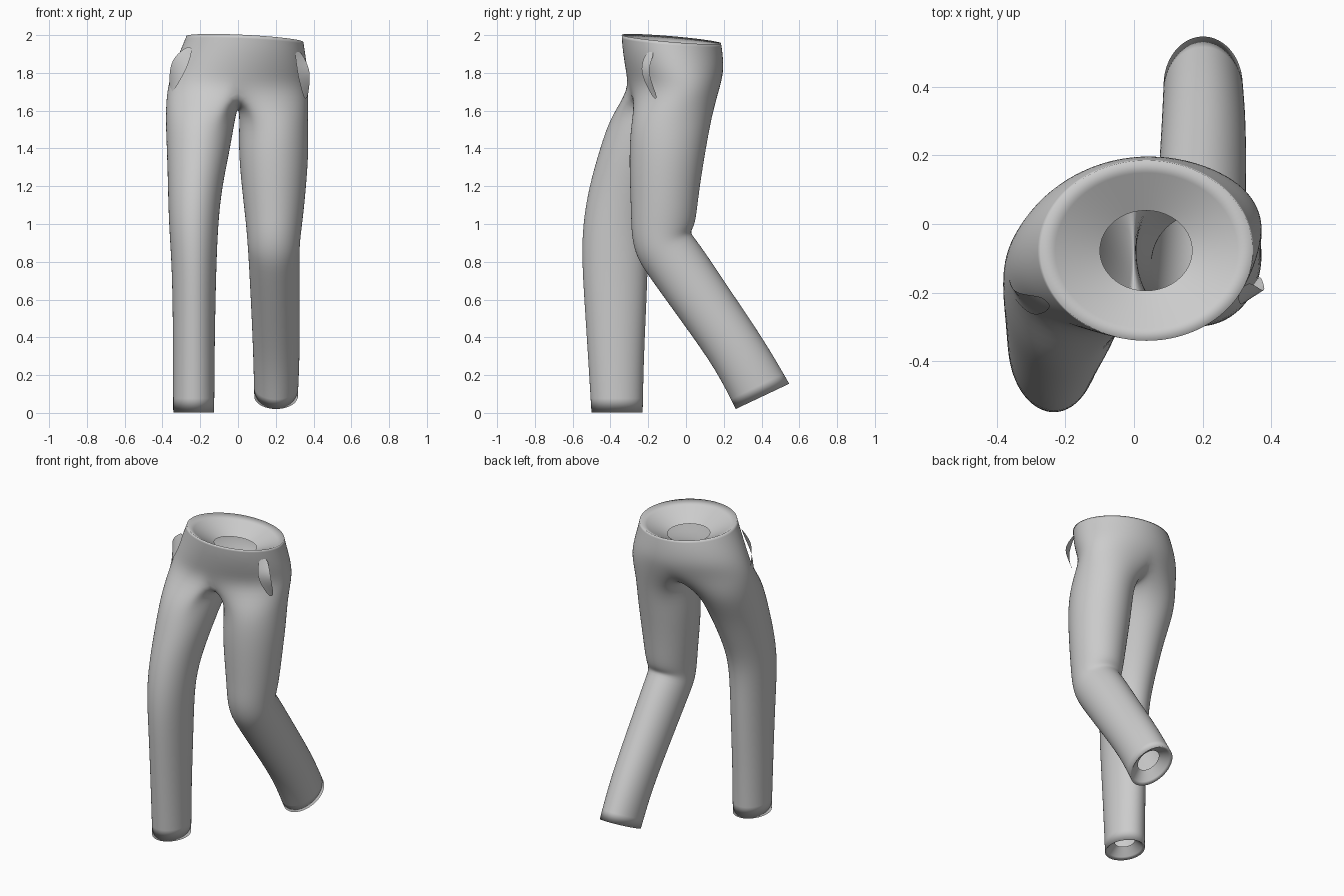
import bpy, bmesh
from math import sin, cos, radians, pi
from mathutils import Vector

cube = bpy.data.objects.get("Cube")
if cube:
    bpy.data.objects.remove(cube)

# Single grey cloth
cloth = bpy.data.materials.new("grey cloth")
cloth.use_nodes = True
grey = (0.6, 0.6, 0.6, 1)
cloth.diffuse_color = grey
cloth.node_tree.nodes["Principled BSDF"].inputs["Base Color"].default_value = grey

HALF, INNER = 16, 8          # segments round the outside and the inside of a leg
LEG = HALF + INNER


def finish(bm, name, levels):
    mesh = bpy.data.meshes.new(name)
    bm.to_mesh(mesh)
    bm.free()
    mesh.materials.append(cloth)
    obj = bpy.data.objects.new(name, mesh)
    bpy.context.collection.objects.link(obj)
    for poly in mesh.polygons:
        poly.use_smooth = True
    mod = obj.modifiers.new("smooth cloth", 'SUBSURF')
    mod.levels = mod.render_levels = levels
    return obj


def bridge(bm, a, b):
    n = len(a)
    for i in range(n):
        j = (i + 1) % n
        bm.faces.new((a[i], a[j], b[j], b[i]))


def hip_ring(bm, x0, x1, y0, y1, z, shear=0, tilt=0):
    """Ring from the front middle, round the left side, to the back and home."""
    cx, cy, rx, ry = (x0 + x1) / 2, (y0 + y1) / 2, (x1 - x0) / 2, (y1 - y0) / 2
    ring = []
    for i in range(2 * HALF):
        a = -pi / 2 + pi * i / HALF
        dx, dy = rx * cos(a), ry * sin(a)
        ring.append(bm.verts.new((cx + dx, cy + dy + shear * dx,
                                  z - tilt * (0.05 * dx + 0.085 * dy))))
    return ring


def leg_ring(bm, side, x0, x1, front, back):
    """Ring between a front and a back point given as (y, z)."""
    f, b = Vector((0, *front)), Vector((0, *back))
    mid, arm = (f + b) / 2, (b - f) / 2
    ring = []
    for i in range(LEG):
        a = 2 * pi * (i - HALF / 2) / LEG
        p = mid + arm * sin(a)
        p.x = (x0 + x1) / 2 + side * cos(a) * (x1 - x0) / 2
        ring.append(bm.verts.new(p))
    return ring


bm = bmesh.new()
sharp = []

# Waist lip, waistband and hips
lip = hip_ring(bm, -0.10, 0.17, -0.195, 0.04, 1.89, 0, 1)
rim = hip_ring(bm, -0.275, 0.348, -0.342, 0.187, 1.979, 0, 1)
hips = [lip, rim,
        hip_ring(bm, -0.305, 0.358, -0.338, 0.197, 1.91, 0.02, 0.7),
        hip_ring(bm, -0.35, 0.372, -0.32, 0.20, 1.81, 0.08, 0.3),
        hip_ring(bm, -0.378, 0.376, -0.295, 0.17, 1.71, 0.16)]
for a, b in zip(hips, hips[1:]):
    bridge(bm, a, b)
sharp.append(rim)

# Crotch seam from back to front
split = hips[-1]
front, back = split[0], split[HALF]
seam = []
for i in range(1, INNER):
    t = i / INNER
    p = back.co.lerp(front.co, t)
    p.z -= 0.095 * sin(pi * t) ** 0.7
    seam.append(bm.verts.new(p))

# Legs: x range, front (y, z), back (y, z)
left_leg = [
    (0.008, 0.370, (-0.288, 1.57), (0.138, 1.57)),
    (0.000, 0.377, (-0.303, 1.40), (0.107, 1.40)),
    (0.018, 0.362, (-0.298, 1.20), (0.074, 1.20)),
    (0.035, 0.348, (-0.292, 1.05), (0.058, 1.06)),
    (0.045, 0.335, (-0.290, 0.93), (0.045, 0.985)),
    (0.050, 0.328, (-0.262, 0.82), (0.018, 0.955)),
    (0.055, 0.326, (-0.200, 0.725), (0.060, 0.915)),
    (0.070, 0.328, (0.000, 0.450), (0.255, 0.620)),
    (0.080, 0.328, (0.160, 0.225), (0.425, 0.370)),
    (0.085, 0.318, (0.262, 0.020), (0.548, 0.155))]
right_leg = [
    (-0.386, -0.012, (-0.402, 1.57), (0.060, 1.57)),
    (-0.378, -0.040, (-0.457, 1.40), (-0.040, 1.40)),
    (-0.372, -0.083, (-0.515, 1.20), (-0.125, 1.20)),
    (-0.368, -0.103, (-0.548, 1.00), (-0.190, 1.03)),
    (-0.354, -0.112, (-0.553, 0.82), (-0.200, 0.82)),
    (-0.347, -0.118, (-0.540, 0.60), (-0.207, 0.60)),
    (-0.345, -0.123, (-0.520, 0.30), (-0.222, 0.30)),
    (-0.344, -0.125, (-0.502, 0.003), (-0.228, 0.003))]

for side, rows in ((1, left_leg), (-1, right_leg)):
    outer = [split[side * i % (2 * HALF)] for i in range(HALF + 1)]
    rings = [outer + seam]
    rings += [leg_ring(bm, side, *row) for row in rows]
    # Inner lip of the cuff, set a little way up the leg
    cuff, above = rings[-1], rings[-2]
    mid = sum((v.co for v in cuff), Vector()) / LEG
    up = (sum((v.co for v in above), Vector()) / LEG - mid).normalized() * 0.06
    rings.append([bm.verts.new(mid + up + (v.co - mid) * 0.5) for v in cuff])
    sharp.append(cuff)
    for a, b in zip(rings, rings[1:]):
        bridge(bm, a, b)

# Keep the waist rim and the cuffs crisp
crease = bm.edges.layers.float.new("crease_edge")
for ring in sharp:
    for a, b in zip(ring, ring[1:] + ring[:1]):
        bm.edges.get((a, b))[crease] = 1
bmesh.ops.recalc_face_normals(bm, faces=bm.faces)
finish(bm, "trousers", 2)


# Pocket mouths: gaping cloth between a seam on the hip and a free edge
def pocket(name, free, sewn):
    bm = bmesh.new()
    rows = []
    for t in (0, 0.5, 1):
        row = []
        for a, b in zip(free, sewn):
            row.append(bm.verts.new(Vector(a).lerp(Vector(b), t)))
        rows.append(row)
    for r, s in zip(rows, rows[1:]):
        for i in range(len(r) - 1):
            bm.faces.new((r[i], r[i + 1], s[i + 1], s[i]))
    bmesh.ops.recalc_face_normals(bm, faces=bm.faces)
    finish(bm, name, 2)


pocket("right_pocket",
       [(-0.27, -0.21, 1.94), (-0.335, -0.205, 1.89), (-0.362, -0.185, 1.83), (-0.365, -0.15, 1.72)],
       [(-0.24, -0.24, 1.93), (-0.26, -0.26, 1.85), (-0.30, -0.27, 1.77), (-0.35, -0.22, 1.69)])
pocket("left_pocket",
       [(0.335, -0.165, 1.91), (0.372, -0.195, 1.84), (0.384, -0.195, 1.78), (0.370, -0.15, 1.67)],
       [(0.30, -0.21, 1.91), (0.31, -0.24, 1.84), (0.32, -0.23, 1.77), (0.350, -0.17, 1.66)])
